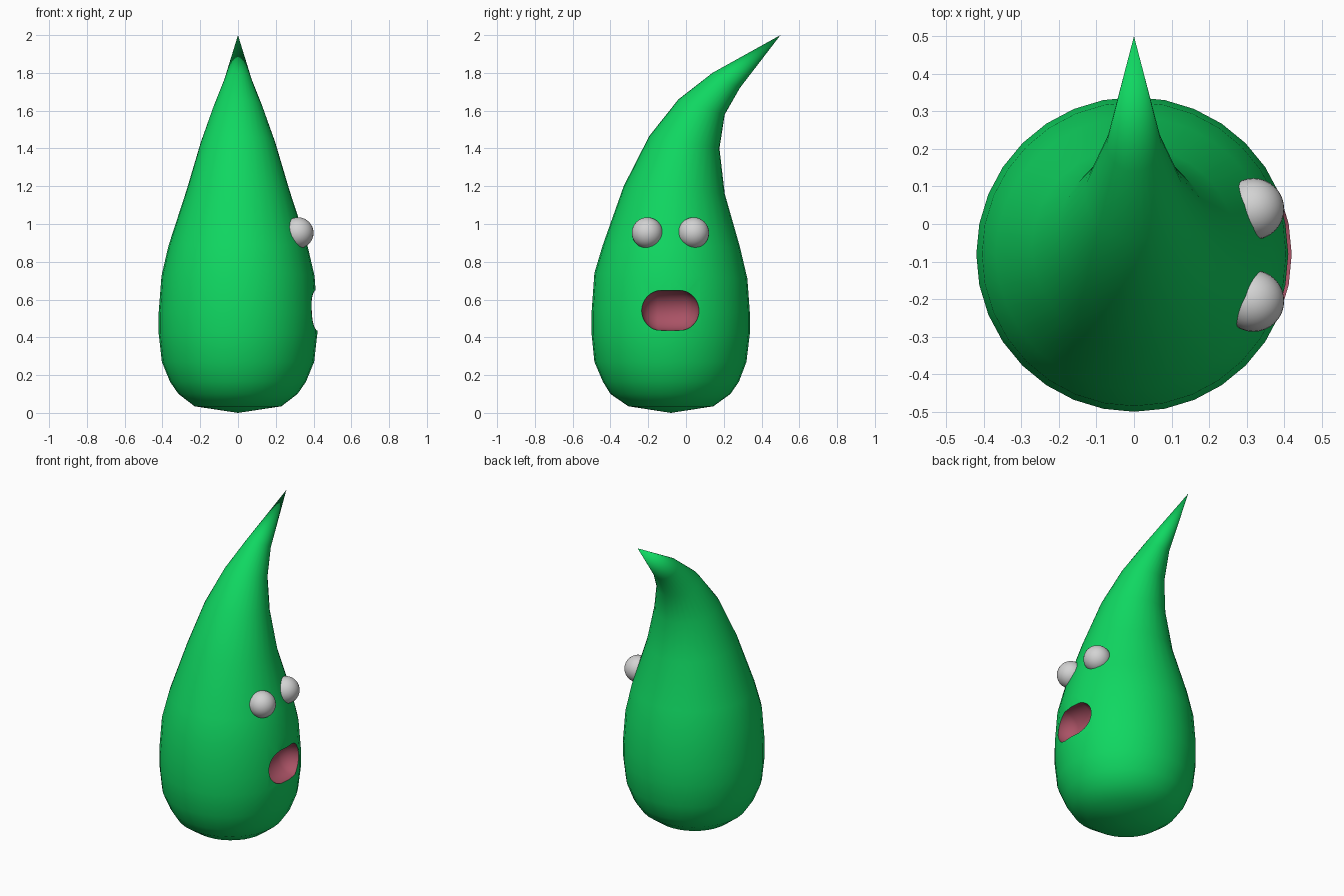
import bpy, bmesh, math
from mathutils import Vector, Matrix

if "Cube" in bpy.data.objects:
    bpy.data.objects.remove(bpy.data.objects["Cube"])

def material(name, rgb):
    m = bpy.data.materials.new(name)
    m.diffuse_color = (*rgb, 1)
    m.use_nodes = True
    m.node_tree.nodes["Principled BSDF"].inputs["Base Color"].default_value = m.diffuse_color
    return m

green = material("leaf green", (0.005, 0.68, 0.12))
pink = material("mouth pink", (0.40, 0.085, 0.13))
white = material("eye white", (0.65, 0.65, 0.65))

def add_object(name, bm, mat):
    bmesh.ops.recalc_face_normals(bm, faces=bm.faces)
    for f in bm.faces:
        f.smooth = True
    me = bpy.data.meshes.new(name)
    bm.to_mesh(me)
    bm.free()
    me.materials.append(mat)
    ob = bpy.data.objects.new(name, me)
    bpy.context.collection.objects.link(ob)
    return ob

# Body: tilted elliptical rings (y front, z front, y back, z back, half width)
RINGS = [
    (-0.305, 0.035, 0.145, 0.035, 0.23), (-0.40, 0.10, 0.235, 0.10, 0.315),
    (-0.44, 0.165, 0.28, 0.165, 0.36), (-0.485, 0.27, 0.32, 0.27, 0.403),
    (-0.5, 0.42, 0.338, 0.42, 0.42), (-0.5, 0.53, 0.338, 0.53, 0.42),
    (-0.485, 0.74, 0.325, 0.71, 0.405), (-0.44, 0.89, 0.285, 0.88, 0.368),
    (-0.33, 1.20, 0.205, 1.16, 0.272), (-0.195, 1.465, 0.177, 1.40, 0.197),
    (-0.04, 1.66, 0.205, 1.58, 0.13), (0.14, 1.80, 0.285, 1.72, 0.073),
]
N = 32
bm = bmesh.new()
rings = []
for y0, z0, y1, z1, w in RINGS:
    ring = []
    for i in range(N):
        a = 2 * math.pi * i / N
        t = (1 + math.sin(a)) / 2
        ring.append(bm.verts.new((w * math.cos(a), y0 + (y1 - y0) * t, z0 + (z1 - z0) * t)))
    rings.append(ring)
for r, s in zip(rings, rings[1:]):
    for i in range(N):
        j = (i + 1) % N
        bm.faces.new((r[i], r[j], s[j], s[i]))
for ring, co in ((rings[0], (0, -0.08, 0)), (rings[-1], (0, 0.5, 2.0))):
    pole = bm.verts.new(co)
    for i in range(N):
        bm.faces.new((ring[i], ring[(i + 1) % N], pole))
body = add_object("body", bm, green)

# Mouth: horizontal capsule cut out of the body's right side
bm = bmesh.new()
bmesh.ops.create_uvsphere(bm, u_segments=32, v_segments=16, radius=0.107,
                          matrix=Matrix.Rotation(math.pi / 2, 4, 'X'))
for v in bm.verts:
    if abs(v.co.y) > 1e-4:
        v.co.y += math.copysign(0.046, v.co.y)
    v.co += Vector((0.405, -0.083, 0.542))
cutter = add_object("mouth_cutter", bm, pink)
cutter.hide_render = True

cut = body.modifiers.new("mouth", 'BOOLEAN')
cut.operation = 'DIFFERENCE'
cut.solver = 'EXACT'
cut.material_mode = 'TRANSFER'
cut.object = cutter
bpy.context.view_layer.objects.active = body
body.select_set(True)
bpy.ops.object.modifier_apply(modifier="mouth")
bpy.data.objects.remove(cutter)
bpy.ops.object.shade_smooth_by_angle(angle=math.radians(45))

# Eyes: two balls half sunk into the body above the mouth
for name, y in (("eye_front", -0.205), ("eye_back", 0.04)):
    bm = bmesh.new()
    bmesh.ops.create_uvsphere(bm, u_segments=32, v_segments=16, radius=0.082,
                              matrix=Matrix.Translation((0.318, y, 0.953)))
    add_object(name, bm, white)
